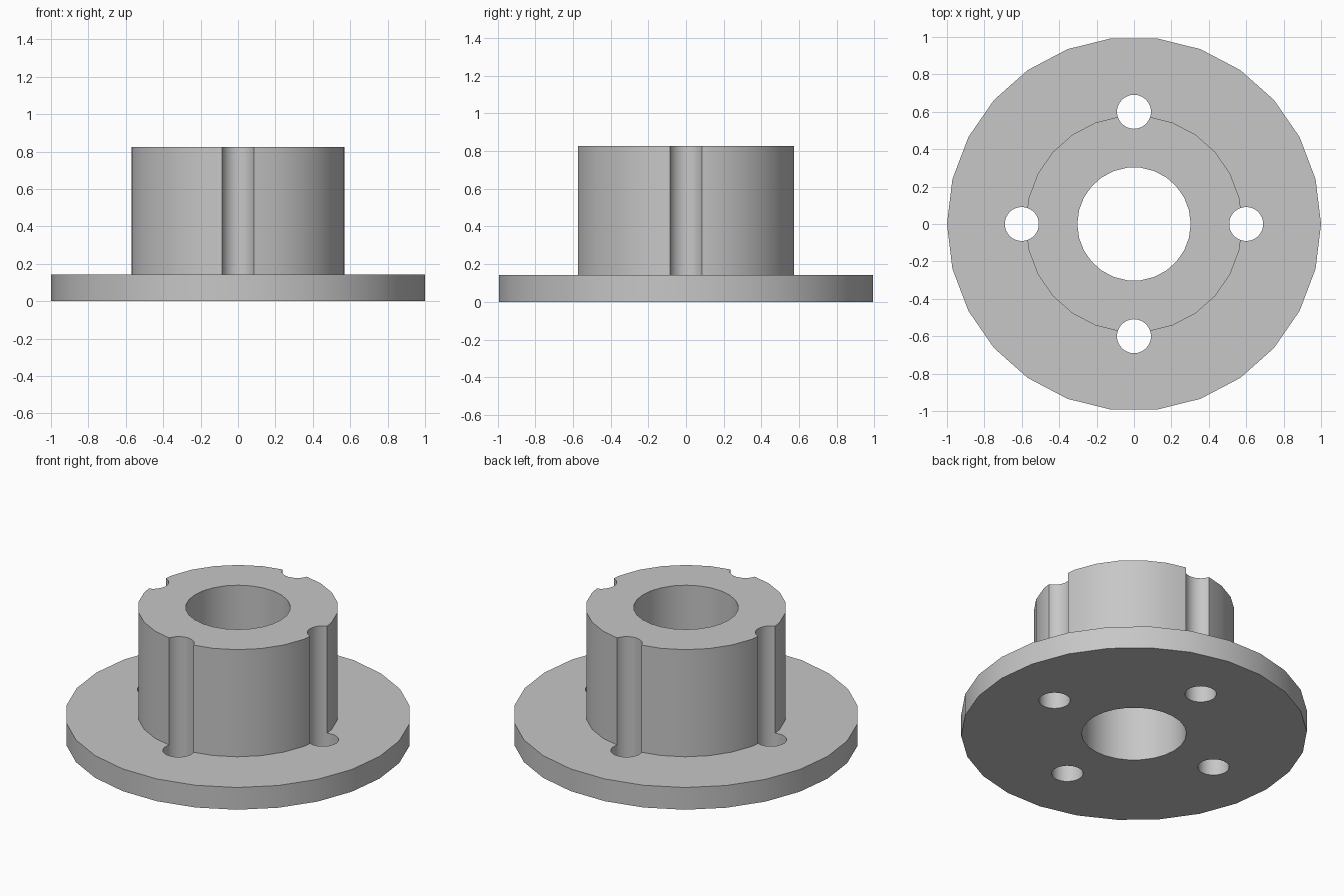
import bpy, bmesh
from math import cos, sin, pi

cube = bpy.data.objects.get("Cube")
if cube:
    bpy.data.objects.remove(cube)

SIDES = 26
HEIGHT = 0.826

grey = bpy.data.materials.new("light grey metal")
grey.use_nodes = True
colour = (0.57, 0.57, 0.57, 1)
grey.diffuse_color = colour
grey.node_tree.nodes["Principled BSDF"].inputs["Base Color"].default_value = colour


def add_object(name, bm):
    bmesh.ops.recalc_face_normals(bm, faces=bm.faces)
    mesh = bpy.data.meshes.new(name)
    bm.to_mesh(mesh)
    bm.free()
    mesh.materials.append(grey)
    obj = bpy.data.objects.new(name, mesh)
    bpy.context.collection.objects.link(obj)
    return obj


def lathe(name, profile):
    """Closed ring of (radius, height) points turned about z."""
    bm = bmesh.new()
    rings = [[bm.verts.new((r * cos(2 * pi * i / SIDES), r * sin(2 * pi * i / SIDES), z))
              for r, z in profile] for i in range(SIDES)]
    n = len(profile)
    for i in range(SIDES):
        a, b = rings[i], rings[(i + 1) % SIDES]
        for j in range(n):
            k = (j + 1) % n
            bm.faces.new((a[j], b[j], b[k], a[k]))
    return add_object(name, bm)


# Flange, hub and central bore in one turned body
bore, hub, rim, flange_top = 0.303, 0.58, 1.0, 0.142
body = lathe("flanged_hub", [(bore, 0), (rim, 0), (rim, flange_top),
                             (hub, flange_top), (hub, HEIGHT), (bore, HEIGHT)])

# Four bolt holes, running on as grooves up the hub
bm = bmesh.new()
for i in range(4):
    made = bmesh.ops.create_cone(bm, cap_ends=True, segments=SIDES,
                                 radius1=0.091, radius2=0.091, depth=2)
    bmesh.ops.translate(bm, verts=made["verts"],
                        vec=(0.6 * cos(i * pi / 2), 0.6 * sin(i * pi / 2), HEIGHT / 2))
cutter = add_object("bolt_hole_cutter", bm)
cutter.hide_render = True

cut = body.modifiers.new("bolt holes", 'BOOLEAN')
cut.operation = 'DIFFERENCE'
cut.solver = 'EXACT'
cut.object = cutter

# Apply the cut, then smooth the round walls
bpy.ops.object.select_all(action='DESELECT')
body.select_set(True)
bpy.context.view_layer.objects.active = body
bpy.ops.object.modifier_apply(modifier=cut.name)
bpy.data.objects.remove(cutter)
bpy.ops.object.shade_smooth_by_angle(angle=pi / 6)
